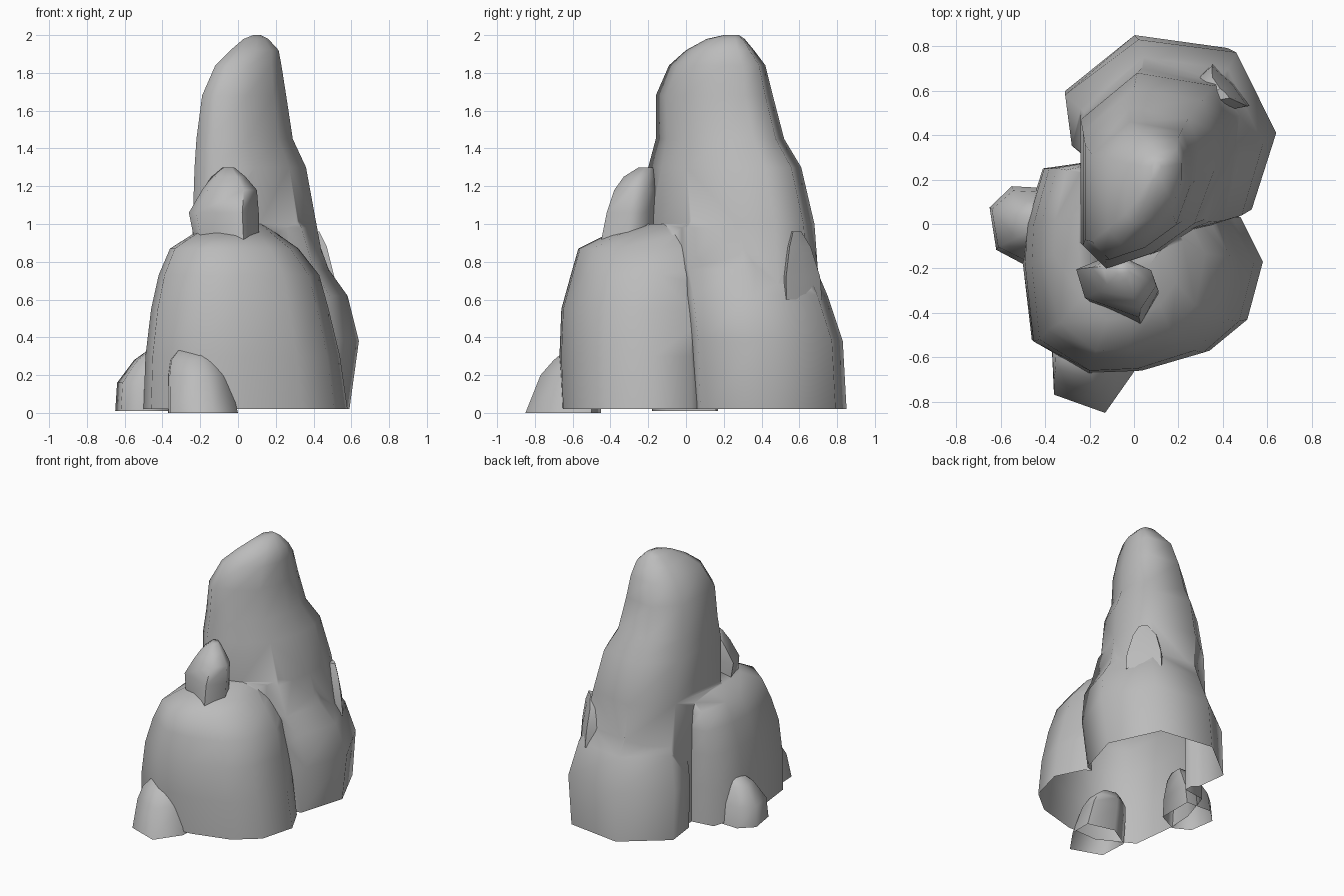
import bpy
import bmesh
from math import radians

cube = bpy.data.objects.get("Cube")
if cube:
    bpy.data.objects.remove(cube, do_unlink=True)

stone = bpy.data.materials.new("grey_stone")
stone.use_nodes = True
colour = (0.5, 0.5, 0.5, 1)
stone.diffuse_color = colour
stone.node_tree.nodes["Principled BSDF"].inputs["Base Color"].default_value = colour


def solid(name, outline, levels):
    """Loft an outline upward; each level is (z, x_min, x_max, y_min, y_max)."""
    xs, ys = zip(*outline)
    unit = [((x - min(xs)) / (max(xs) - min(xs)), (y - min(ys)) / (max(ys) - min(ys)))
            for x, y in outline]
    bm = bmesh.new()
    rings = [[bm.verts.new((x0 + u * (x1 - x0), y0 + v * (y1 - y0), z)) for u, v in unit]
             for z, x0, x1, y0, y1 in levels]
    count = len(unit)
    for low, high in zip(rings, rings[1:]):
        for i in range(count):
            j = (i + 1) % count
            bm.faces.new((low[i], low[j], high[j], high[i]))
    bm.faces.new(rings[-1])
    bm.faces.new(rings[0][::-1])
    bmesh.ops.recalc_face_normals(bm, faces=bm.faces)
    mesh = bpy.data.meshes.new(name)
    bm.to_mesh(mesh)
    bm.free()
    mesh.materials.append(stone)
    obj = bpy.data.objects.new(name, mesh)
    bpy.context.collection.objects.link(obj)
    return obj


def make_active(obj):
    bpy.ops.object.select_all(action="DESELECT")
    obj.select_set(True)
    bpy.context.view_layer.objects.active = obj


def finish(obj, angle=70):
    """Open the underside and smooth the shading."""
    bm = bmesh.new()
    bm.from_mesh(obj.data)
    floor = min(v.co.z for v in bm.verts) + 0.005
    base = [f for f in bm.faces if all(v.co.z < floor for v in f.verts)]
    bmesh.ops.delete(bm, geom=base, context="FACES")
    bm.to_mesh(obj.data)
    bm.free()
    make_active(obj)
    bpy.ops.object.shade_smooth_by_angle(angle=radians(angle))


# Broad front mass with a rounded shoulder
main_rock = solid(
    "main_rock",
    [(-.5, -.18), (-.46, -.52), (-.2, -.66), (.05, -.65), (.34, -.57), (.51, -.43),
     (.58, -.17), (.48, .03), (.2, .2), (-.2, .28), (-.41, .25), (-.49, 0)],
    [(.02, -.5, .58, -.66, .28), (.3, -.49, .54, -.67, .28), (.55, -.46, .48, -.66, .28),
     (.73, -.42, .43, -.61, .28), (.87, -.36, .32, -.57, .27), (.94, -.25, .22, -.43, .25),
     (1, -.15, .14, -.22, .2)])

# Wide foot around the back, sloping up into the spire
ledge = solid(
    "back_ledge",
    [(-.31, .59), (-.28, .35), (.2, -.05), (.53, .05), (.64, .41), (.46, .79), (.02, .85)],
    [(.02, -.31, .59, -.02, .85), (.38, -.31, .64, -.03, .83), (.62, -.24, .58, -.05, .75),
     (.76, -.2, .48, -.07, .69), (.98, -.16, .4, -.07, .64), (1.15, -.1, .3, .04, .5)])

# Tall wedge-shaped spire
spire = solid(
    "spire",
    [(-.24, -.08), (-.12, -.2), (.12, -.12), (.33, .03), (.43, .3), (.43, .5), (.37, .66),
     (.02, .72), (-.24, .5)],
    [(.02, -.24, .5, -.2, .73), (.6, -.24, .49, -.2, .71), (1, -.24, .415, -.2, .68),
     (1.3, -.23, .36, -.2, .61), (1.45, -.22, .29, -.16, .52), (1.68, -.19, .255, -.16, .46),
     (1.84, -.12, .23, -.09, .42), (1.92, -.04, .215, 0, .36), (1.98, .03, .16, .11, .31),
     (2, .08, .12, .2, .28)])

# Merge the three masses into one hollow shell
make_active(main_rock)
for part in (ledge, spire):
    union = main_rock.modifiers.new("merge", "BOOLEAN")
    union.operation = "UNION"
    union.solver = "EXACT"
    union.object = part
    bpy.ops.object.modifier_apply(modifier=union.name)
    bpy.data.objects.remove(part, do_unlink=True)
finish(main_rock)

# Knob sitting on the front shoulder
finish(solid(
    "shoulder_knob",
    [(-.26, -.18), (-.22, -.34), (.03, -.45), (.12, -.3), (.09, -.2), (-.1, -.1)],
    [(.91, -.23, .11, -.45, -.14), (1.06, -.26, .11, -.42, -.14), (1.18, -.19, .1, -.38, -.14),
     (1.25, -.14, .04, -.33, -.15), (1.3, -.08, -.02, -.25, -.17)]))

# Small boulders at the foot
finish(solid(
    "front_boulder",
    [(-.37, -.55), (-.36, -.76), (-.13, -.84), (0, -.66), (0, -.5), (-.2, -.45)],
    [(0, -.37, 0, -.85, -.45), (.2, -.37, -.05, -.77, -.45), (.28, -.36, -.09, -.7, -.46),
     (.33, -.32, -.15, -.64, -.48)]))
finish(solid(
    "side_boulder",
    [(-.65, .07), (-.62, -.11), (-.5, -.17), (-.35, -.1), (-.35, .15), (-.55, .16)],
    [(.01, -.65, -.35, -.18, .17), (.16, -.64, -.35, -.16, .15), (.28, -.55, -.35, -.1, .1),
     (.33, -.48, -.36, -.05, .07)]))

# Sharp chip leaning on the rear flank
finish(solid(
    "rear_chip",
    [(.24, .62), (.35, .5), (.5, .53), (.43, .63), (.34, .71)],
    [(.6, .25, .52, .5, .72), (.72, .25, .51, .5, .71), (.88, .28, .47, .53, .66),
     (.96, .36, .43, .56, .61)]), angle=30)
